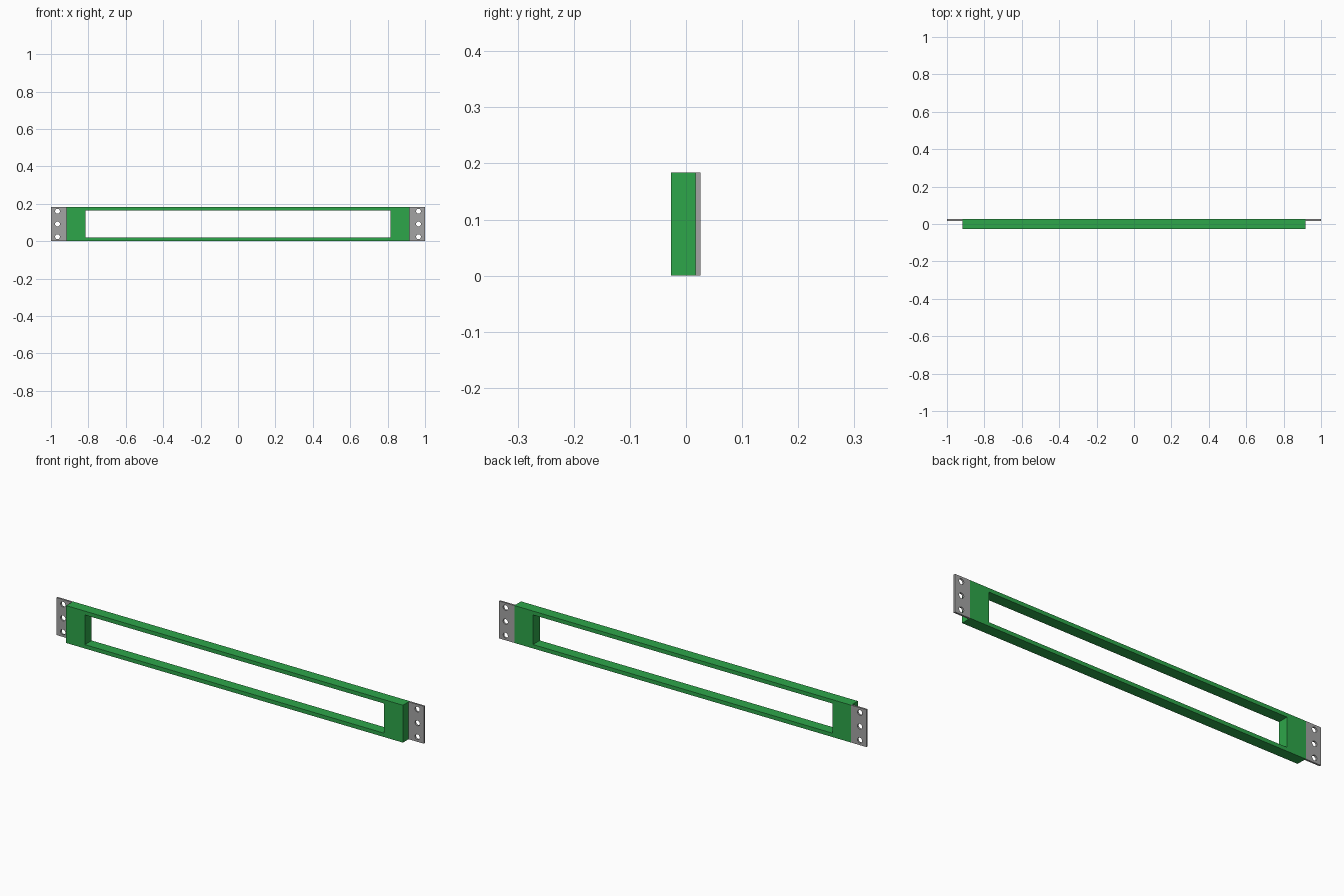
import bpy, bmesh, math

if "Cube" in bpy.data.objects:
    bpy.data.objects.remove(bpy.data.objects["Cube"])


def material(name, rgb):
    m = bpy.data.materials.new(name)
    m.diffuse_color = (*rgb, 1)
    m.use_nodes = True
    m.node_tree.nodes["Principled BSDF"].inputs["Base Color"].default_value = m.diffuse_color
    return m


green = material("green paint", (0.027, 0.381, 0.068))
grey = material("grey metal", (0.37, 0.37, 0.37))

H = 0.184       # overall height
BACK = 0.026    # rear face shared by frame and plates


def rect(x0, x1, z0, z1):
    return [(x0, z0), (x1, z0), (x1, z1), (x0, z1)]


def circle(cx, cz, r, n=24):
    return [(cx + r * math.cos(2 * math.pi * i / n),
             cz + r * math.sin(2 * math.pi * i / n)) for i in range(n)]


def pierced_panel(name, loops, y0, y1, mat):
    """Fill an outline with holes in the xz plane and extrude it along y."""
    bm = bmesh.new()
    for loop in loops:
        vs = [bm.verts.new((x, y0, z)) for x, z in loop]
        for i, v in enumerate(vs):
            bm.edges.new((v, vs[(i + 1) % len(vs)]))
    bmesh.ops.triangle_fill(bm, edges=bm.edges[:], use_beauty=True, normal=(0, -1, 0))
    ext = bmesh.ops.extrude_face_region(bm, geom=bm.faces[:], use_keep_orig=True)
    verts = [g for g in ext["geom"] if isinstance(g, bmesh.types.BMVert)]
    bmesh.ops.translate(bm, verts=verts, vec=(0, y1 - y0, 0))
    bmesh.ops.recalc_face_normals(bm, faces=bm.faces[:])
    me = bpy.data.meshes.new(name)
    bm.to_mesh(me)
    bm.free()
    me.materials.append(mat)
    ob = bpy.data.objects.new(name, me)
    bpy.context.collection.objects.link(ob)
    return ob


# Long box frame with one wide opening
pierced_panel("frame", [rect(-0.917, 0.917, 0, H), rect(-0.815, 0.815, 0.019, 0.165)],
              -0.027, BACK, green)

# Mounting plates with three bolt holes at each end
for side, s in (("left", -1), ("right", 1)):
    xs = sorted((s * 0.917, s * 1.0))
    holes = [circle(s * 0.965, z, 0.013) for z in (0.024, 0.092, 0.160)]
    pierced_panel(side + "_mounting_plate", [rect(*xs, 0, H)] + holes, 0.017, BACK, grey)
